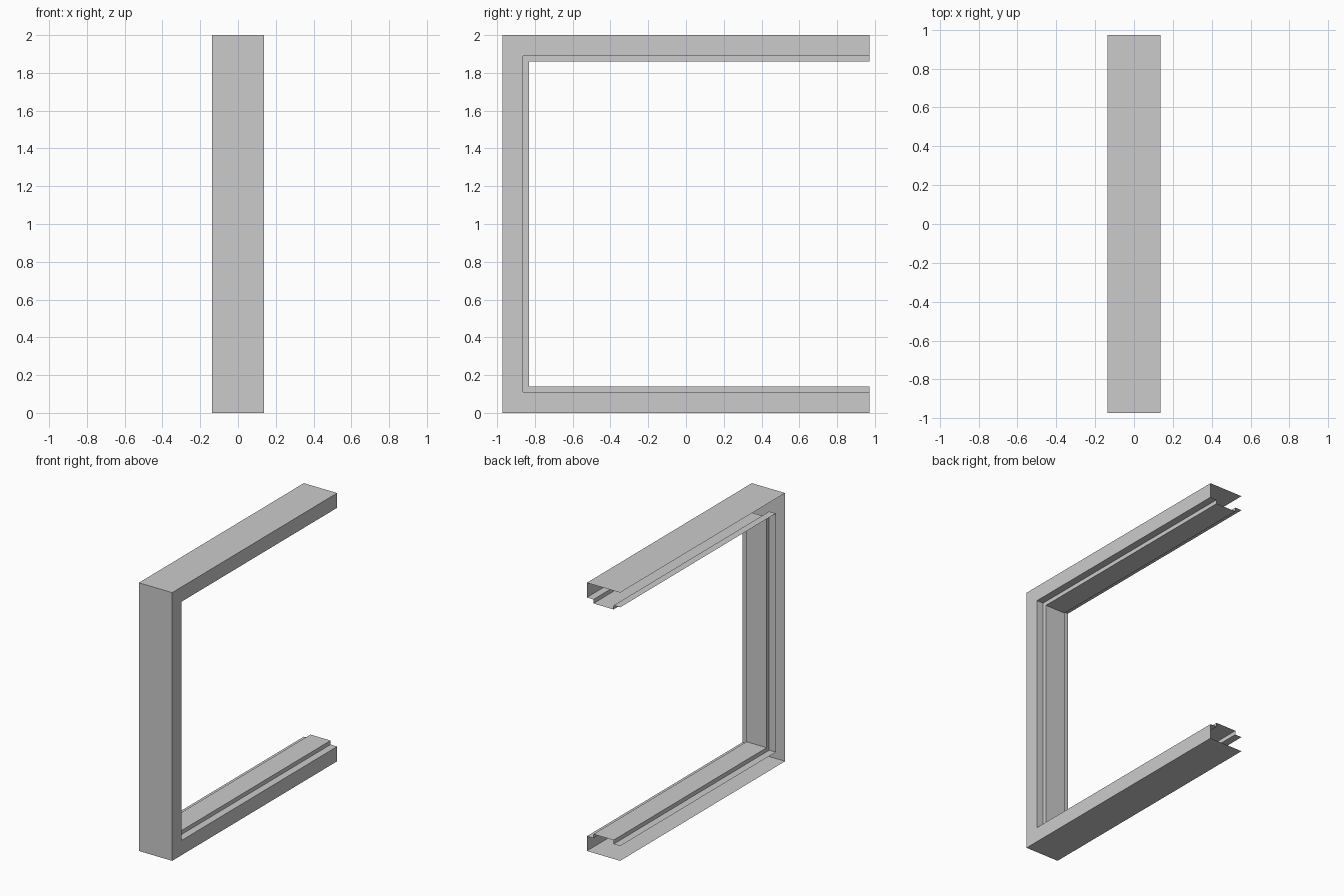
import bpy

if "Cube" in bpy.data.objects:
    bpy.data.objects.remove(bpy.data.objects["Cube"])

HALF_W, HALF_Y, TOP = 0.1375, 0.972, 2.0
LEDGE, RIB, RIB_W = 0.11, 0.14, 0.083

# Sheet profile as (x, inset from the outer edge); left side and ends stay open
profile = [(-HALF_W, 0), (HALF_W, 0), (HALF_W, LEDGE), (RIB_W, LEDGE),
           (RIB_W, RIB), (-RIB_W, RIB), (-RIB_W, LEDGE), (-HALF_W, LEDGE)]

# C-shaped path as (y, z, inward y, inward z), mitred at the two corners
path = [(HALF_Y, 0, 0, 1), (-HALF_Y, 0, 1, 1),
        (-HALF_Y, TOP, 1, -1), (HALF_Y, TOP, 0, -1)]

verts = [(x, y + d * iy, z + d * iz) for y, z, iy, iz in path for x, d in profile]
n = len(profile)
faces = [(s * n + i, s * n + i + 1, (s + 1) * n + i + 1, (s + 1) * n + i)
         for s in range(len(path) - 1) for i in range(n - 1)]

# Frame: bottom rail, upright and top rail in one swept sheet
mesh = bpy.data.meshes.new("jamb_frame")
mesh.from_pydata(verts, [], faces)
mesh.update()
# Make the outer faces point outwards
if mesh.polygons[0].normal.z > 0:
    mesh.flip_normals()
frame = bpy.data.objects.new("jamb_frame", mesh)
bpy.context.collection.objects.link(frame)
